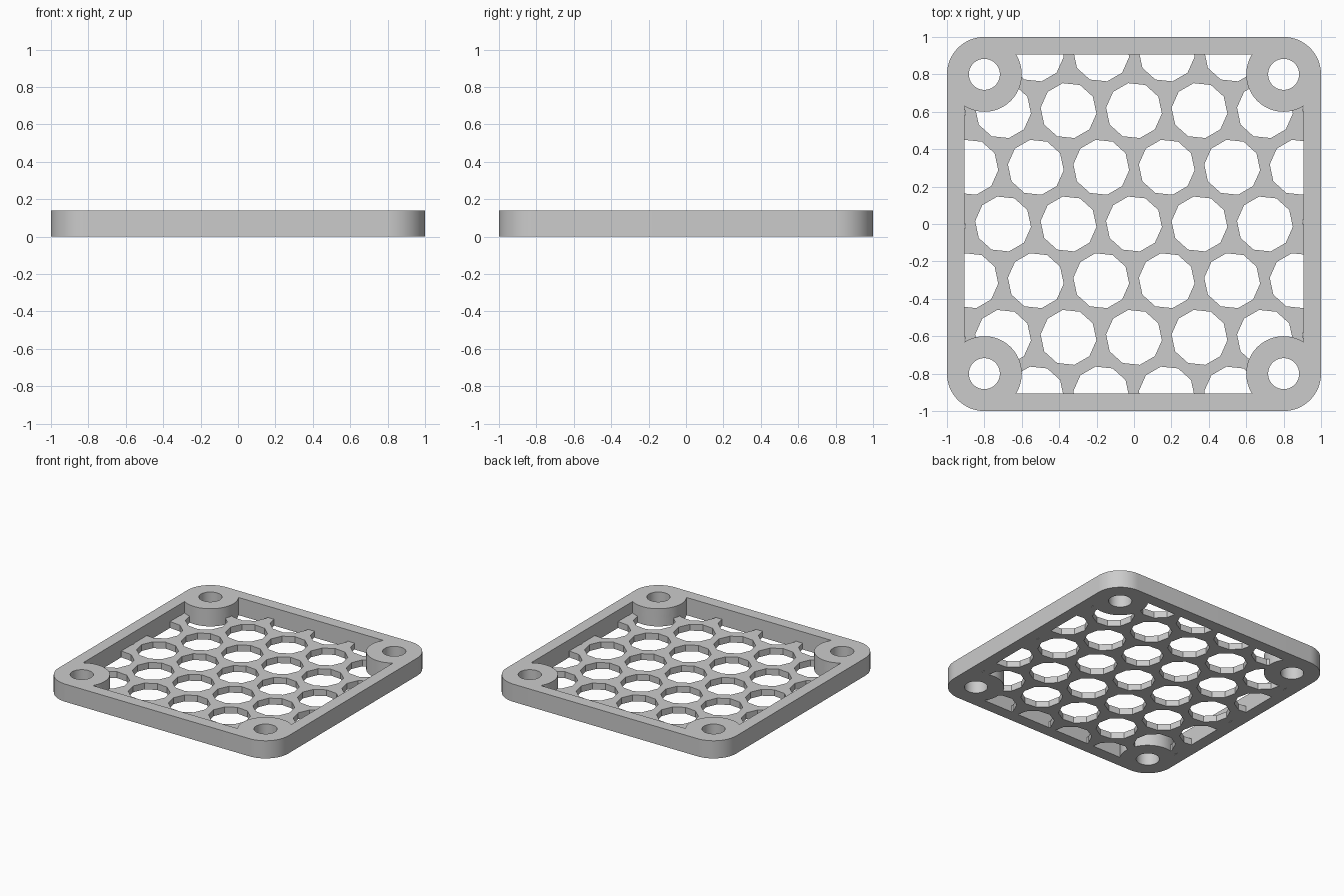
import bpy
import bmesh
from math import cos, sin, tau, radians, sqrt

HEIGHT = 0.139       # frame height
MESH = 0.05          # thickness of the perforated sheet
INNER = 0.907        # half width of the frame opening
POST = 0.8           # post centre offset
POST_R = 0.2
SCREW_R = 0.083
VENT_R = 0.15
PITCH = 0.35

default = bpy.data.objects.get("Cube")
if default:
    bpy.data.objects.remove(default, do_unlink=True)

grey = bpy.data.materials.new("plain grey")
grey.use_nodes = True
colour = (0.6, 0.6, 0.6, 1)
grey.diffuse_color = colour
grey.node_tree.nodes["Principled BSDF"].inputs["Base Color"].default_value = colour


def ring(cx, cy, r, n, turn=0.0):
    return [(cx + r * cos(turn + tau * i / n), cy + r * sin(turn + tau * i / n))
            for i in range(n)]


def prisms(name, outlines, z0, z1):
    """One object made of upright prisms, one for each outline."""
    bm = bmesh.new()
    for outline in outlines:
        face = bm.faces.new([bm.verts.new((x, y, z0)) for x, y in outline])
        top = bmesh.ops.extrude_face_region(bm, geom=[face])["geom"]
        verts = [v for v in top if isinstance(v, bmesh.types.BMVert)]
        bmesh.ops.translate(bm, verts=verts, vec=(0, 0, z1 - z0))
    bmesh.ops.recalc_face_normals(bm, faces=bm.faces)
    mesh = bpy.data.meshes.new(name)
    bm.to_mesh(mesh)
    bm.free()
    mesh.materials.append(grey)
    obj = bpy.data.objects.new(name, mesh)
    bpy.context.collection.objects.link(obj)
    return obj


def boolean(target, tool, operation):
    """Apply the boolean and discard the tool."""
    tool.hide_render = True
    mod = target.modifiers.new(operation.lower(), "BOOLEAN")
    mod.operation = operation
    mod.solver = "EXACT"
    mod.object = tool
    bpy.context.view_layer.objects.active = target
    bpy.ops.object.modifier_apply(modifier=mod.name)
    bpy.data.objects.remove(tool, do_unlink=True)


corners = [(POST, POST), (-POST, POST), (-POST, -POST), (POST, -POST)]


def opening(name, z0, z1):
    """Square frame opening with the four corner posts left standing."""
    square = [(-INNER, -INNER), (INNER, -INNER), (INNER, INNER), (-INNER, INNER)]
    obj = prisms(name, [square], z0, z1)
    posts = prisms("posts", [ring(x, y, POST_R, 64) for x, y in corners],
                   z0 - 0.1, z1 + 0.1)
    boolean(obj, posts, "DIFFERENCE")
    return obj


# Rounded block
outline = []
for k, (x, y) in enumerate(corners):
    for i in range(17):
        a = tau / 4 * (k + i / 16)
        outline.append((x + POST_R * cos(a), y + POST_R * sin(a)))
body = prisms("fan_guard", [outline], 0, HEIGHT)

# Staggered ten-sided vents, kept inside the opening
vents = []
for row in range(-3, 4):
    shift = PITCH / 2 if row % 2 else 0
    for col in range(-4, 5):
        x, y = col * PITCH + shift, row * PITCH * sqrt(3) / 2
        if abs(x) < 1.1:
            vents.append(ring(x, y, VENT_R, 10, radians(30)))
vent_cutter = prisms("vent_cutter", vents, -0.1, MESH + 0.03)
boolean(vent_cutter, opening("vent_limit", -0.3, 0.3), "INTERSECT")
boolean(body, vent_cutter, "DIFFERENCE")

# Recess above the perforated sheet
boolean(body, opening("recess_cutter", MESH, HEIGHT + 0.2), "DIFFERENCE")

# Screw holes
boolean(body, prisms("screw_cutter", [ring(x, y, SCREW_R, 40) for x, y in corners],
                     -0.1, HEIGHT + 0.1), "DIFFERENCE")

bpy.ops.object.select_all(action="DESELECT")
body.select_set(True)
bpy.context.view_layer.objects.active = body
bpy.ops.object.shade_smooth_by_angle(angle=radians(25))
